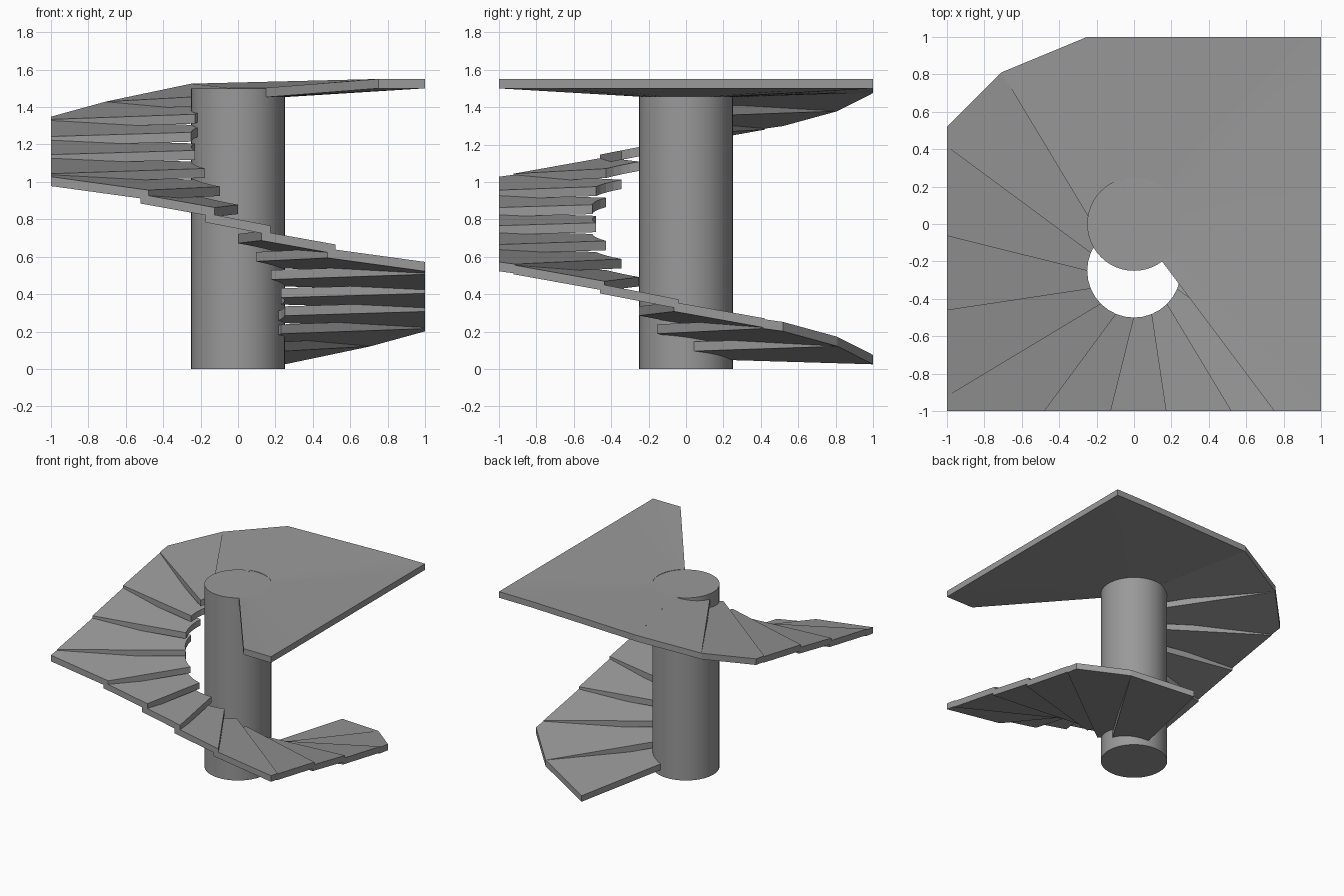
import bpy, bmesh
from math import sin, cos, radians, atan2, degrees
from mathutils import Vector

cube = bpy.data.objects.get("Cube")
if cube:
    bpy.data.objects.remove(cube, do_unlink=True)

THICK = 0.05
STEPS = 15
STEP_ANGLE = 22.5
RISE = 0.0967
SLOPE = 0.194
FIRST_TOP = 0.8 - 7 * RISE
HUB = Vector((0, -0.25, 0))      # centre the treads turn about
R_IN, R_OUT = 0.25, 1.275

grey = bpy.data.materials.new("stone_grey")
grey.use_nodes = True
colour = (0.32, 0.32, 0.32, 1)
grey.diffuse_color = colour
grey.node_tree.nodes["Principled BSDF"].inputs["Base Color"].default_value = colour


def add_object(name, bm):
    bmesh.ops.recalc_face_normals(bm, faces=bm.faces)
    mesh = bpy.data.meshes.new(name)
    bm.to_mesh(mesh)
    bm.free()
    mesh.materials.append(grey)
    obj = bpy.data.objects.new(name, mesh)
    bpy.context.collection.objects.link(obj)
    return obj


def thicken_down(bm):
    result = bmesh.ops.extrude_face_region(bm, geom=bm.faces[:], use_keep_orig=True)
    lower = [v for v in result["geom"] if isinstance(v, bmesh.types.BMVert)]
    bmesh.ops.translate(bm, verts=lower, vec=(0, 0, -THICK))


def polar(angle, radius):
    return Vector((cos(radians(angle)), sin(radians(angle)), 0)) * radius


# Central column
bm = bmesh.new()
bmesh.ops.create_cone(bm, cap_ends=True, segments=48, radius1=0.25, radius2=0.25, depth=1.5)
bmesh.ops.translate(bm, verts=bm.verts, vec=(0, 0, 0.75))
column = add_object("column", bm)
bpy.context.view_layer.objects.active = column
column.select_set(True)
bpy.ops.object.shade_smooth_by_angle(angle=radians(30))
column.select_set(False)

# Treads: tilted wedges trimmed to the square stairwell
for i in range(STEPS):
    mid = 67.5 - STEP_ANGLE * i
    uphill = Vector((sin(radians(mid)), -cos(radians(mid)), 0))
    outline = [polar(mid + s * STEP_ANGLE / 2, R_OUT) for s in (1, -1)]
    outline += [polar(mid + s * STEP_ANGLE, R_IN) for s in (-1, -0.5, 0, 0.5, 1)]
    bm = bmesh.new()
    verts = []
    for p in outline:
        z = FIRST_TOP + RISE * i + SLOPE * p.dot(uphill)
        verts.append(bm.verts.new(HUB + p + Vector((0, 0, z))))
    bm.faces.new(verts)
    for normal in ((1, 0, 0), (-1, 0, 0), (0, 1, 0), (0, -1, 0)):
        bmesh.ops.bisect_plane(bm, geom=bm.verts[:] + bm.edges[:] + bm.faces[:],
                               plane_co=normal, plane_no=normal, clear_outer=True)
    thicken_down(bm)
    add_object(f"tread_{i + 1}", bm)

# Landing: square rim dished down to the column top
start, end = degrees(atan2(-1, 0.75)), degrees(atan2(1, -0.25))
angles = [start] + list(range(-45, 100, 10)) + [end]
bm = bmesh.new()
rows = []
for a in angles:
    d = polar(a, 1)
    rim = d / max(abs(d.x), abs(d.y))
    drop = 0.025 * max(0, 0.75 - rim.x) if rim.y > 0.99 else 0
    rim.z = 1.55 - drop
    inner = d * 0.25
    inner.z = 1.503
    rows.append((bm.verts.new(inner), bm.verts.new(rim)))
for (a, b), (c, d) in zip(rows, rows[1:]):
    bm.faces.new((a, b, d, c))
thicken_down(bm)
landing = add_object("landing", bm)
bpy.context.view_layer.objects.active = landing
landing.select_set(True)
bpy.ops.object.shade_smooth_by_angle(angle=radians(30))
landing.select_set(False)
